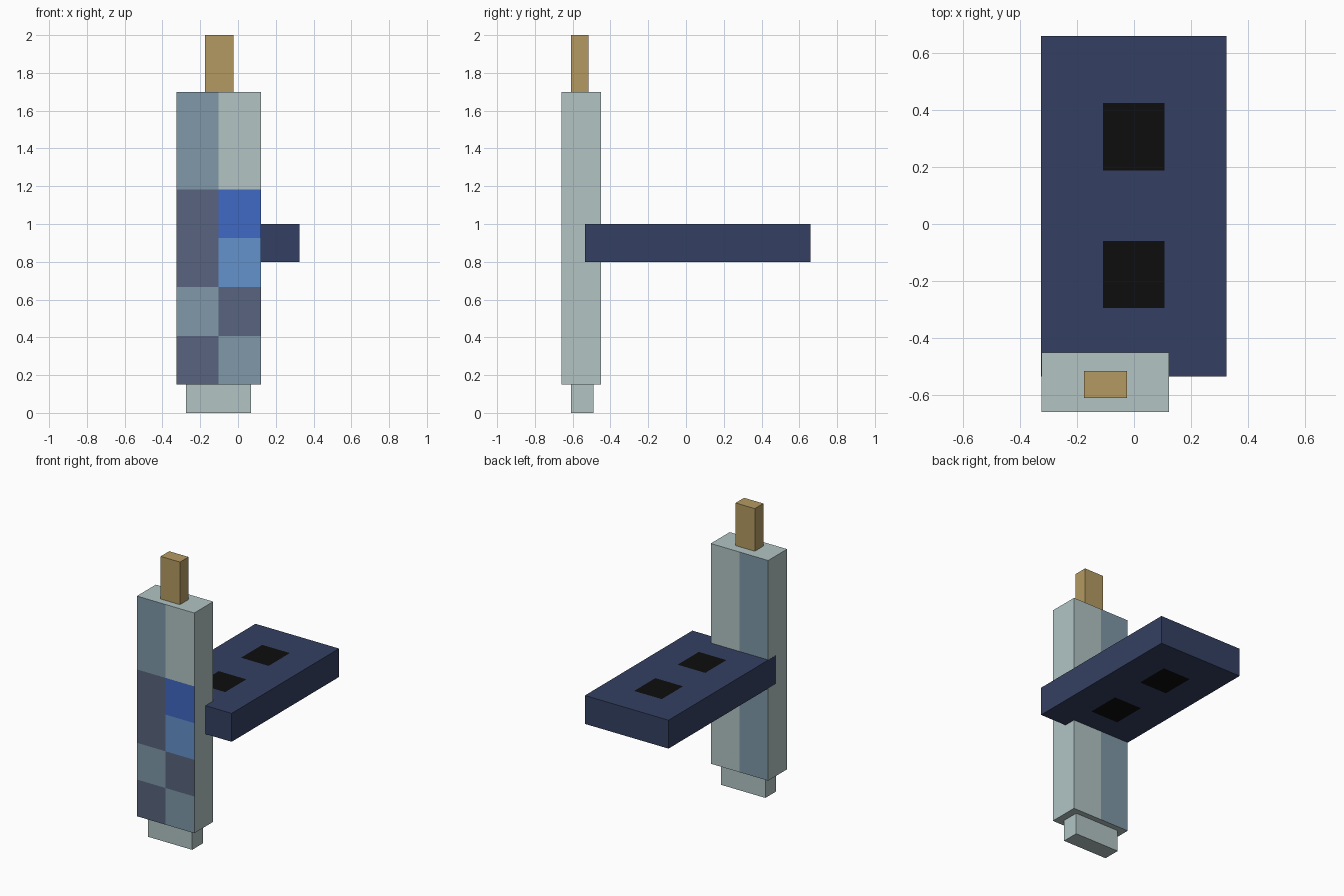
import bpy, bmesh
from mathutils import Vector

if "Cube" in bpy.data.objects:
    bpy.data.objects.remove(bpy.data.objects["Cube"])


def material(name, rgb):
    # sRGB 0-255 to linear
    lin = [(c / 255 / 12.92) if c <= 10 else ((c / 255 + 0.055) / 1.055) ** 2.4 for c in rgb]
    m = bpy.data.materials.new(name)
    m.diffuse_color = (*lin, 1)
    m.use_nodes = True
    m.node_tree.nodes["Principled BSDF"].inputs["Base Color"].default_value = m.diffuse_color
    return m


PALE = material("pale_grey_green", (178, 196, 196))
STEEL = material("steel_blue_grey", (128, 152, 168))
SLATE = material("slate", (88, 100, 126))
SKY = material("sky_blue", (100, 146, 204))
BLUE = material("strong_blue", (64, 104, 196))
NAVY = material("navy", (52, 64, 98))
GOLD = material("tan_gold", (180, 154, 98))
BLACK = material("black", (13, 13, 13))


def box(name, lo, hi, mats, cuts=((), (), ()), rule=None):
    """Box between two corners, sliced along each axis, coloured by a face rule."""
    lo, hi = Vector(lo), Vector(hi)
    bm = bmesh.new()
    bmesh.ops.create_cube(bm, size=1)
    for v in bm.verts:
        v.co = (lo + hi) / 2 + v.co * (hi - lo)
    for axis, values in enumerate(cuts):
        normal = Vector((0, 0, 0))
        normal[axis] = 1
        for value in values:
            bmesh.ops.bisect_plane(bm, geom=bm.verts[:] + bm.edges[:] + bm.faces[:],
                                   plane_co=normal * value, plane_no=normal)
    bm.normal_update()
    if rule:
        for f in bm.faces:
            f.material_index = rule(f.calc_center_median(), f.normal)
    mesh = bpy.data.meshes.new(name)
    bm.to_mesh(mesh)
    bm.free()
    for m in mats:
        mesh.materials.append(m)
    obj = bpy.data.objects.new(name, mesh)
    bpy.context.collection.objects.link(obj)
    return obj


# Upright column: checkered front, two-tone back, plain sides
BOTTOM, TOP, MID = 0.15, 1.70, -0.102
ROW = (TOP - BOTTOM) / 6
LEFT = (2, 1, 2, 2, 1, 1)
RIGHT = (1, 2, 3, 4, 0, 0)


def column_rule(c, n):
    if n.y < -0.5:
        row = int((c.z - BOTTOM) / ROW)
        return (LEFT if c.x < MID else RIGHT)[row]
    return 1 if n.y > 0.5 and c.x < MID else 0


box("column", (-0.325, -0.66, BOTTOM), (0.122, -0.45, TOP),
    (PALE, STEEL, SLATE, SKY, BLUE),
    ((MID,), (), [BOTTOM + ROW * i for i in range(1, 6)]), column_rule)

# Base block and top peg
box("base_block", (-0.275, -0.61, 0), (0.07, -0.49, BOTTOM), (PALE,))
box("top_peg", (-0.175, -0.61, TOP), (-0.025, -0.515, 2.0), (GOLD,))

# Horizontal slab with black panels above and below
PANELS = ((-0.295, -0.06), (0.188, 0.424))


def slab_rule(c, n):
    inside = abs(c.x) < 0.107 and any(a < c.y < b for a, b in PANELS)
    return 1 if abs(n.z) > 0.5 and inside else 0


box("slab", (-0.326, -0.535, 0.80), (0.325, 0.66, 1.0), (NAVY, BLACK),
    ((-0.108, 0.107), [y for p in PANELS for y in p], ()), slab_rule)
